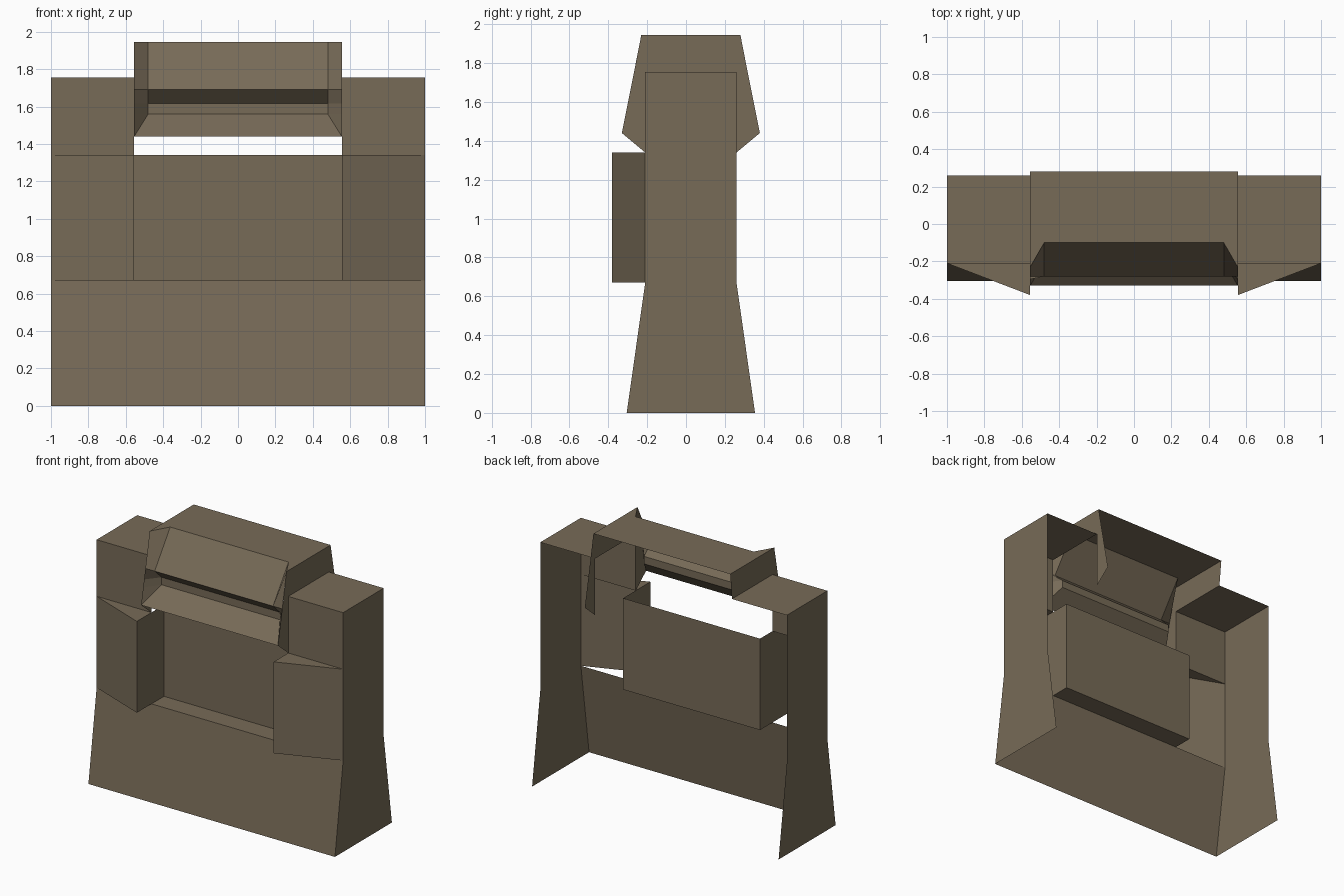
import bpy
from mathutils import Vector

if "Cube" in bpy.data.objects:
    bpy.data.objects.remove(bpy.data.objects["Cube"])

stone = bpy.data.materials.new("weathered brown")
stone.diffuse_color = (0.185, 0.146, 0.096, 1)
stone.use_nodes = True
stone.node_tree.nodes["Principled BSDF"].inputs["Base Color"].default_value = stone.diffuse_color

HALF, INNER, SLAT = 1.0, 0.555, 0.48      # half widths
FRONT, BACK = -0.21, 0.26                 # pillar depth
LOW, MID, TOP, CROWN = 0.67, 1.34, 1.755, 1.945


def sheet(name, faces):
    """Open shell from (points, outward direction) pairs."""
    verts, polys = [], []
    for pts, out in faces:
        vs = [Vector(p) for p in pts]
        n = Vector((0, 0, 0))
        for a, b in zip(vs, vs[1:] + vs[:1]):
            n += a.cross(b)
        if n.dot(Vector(out)) < 0:
            vs.reverse()
        polys.append(range(len(verts), len(verts) + len(vs)))
        verts += vs
    me = bpy.data.meshes.new(name)
    me.from_pydata([tuple(v) for v in verts], [], [list(p) for p in polys])
    me.materials.append(stone)
    ob = bpy.data.objects.new(name, me)
    bpy.context.collection.objects.link(ob)
    return ob


def at_x(x, profile):
    return [(x, y, z) for y, z in profile]


def strip(x0, x1, a, b):
    """Quad spanning x0..x1 between two (y, z) points."""
    return [(x0, *a), (x1, *a), (x1, *b), (x0, *b)]


# Sloping base front
sheet("base_front", [(strip(-HALF, HALF, (-0.305, 0), (FRONT, LOW)), (0, -1, 0))])

# Recessed centre panel with its ledge
REC = -0.065
sheet("centre_panel", [
    (strip(-INNER, INNER, (REC, LOW), (REC, MID)), (0, -1, 0)),
    (strip(-INNER, INNER, (FRONT, LOW), (REC, LOW)), (0, 0, 1))])

for s, side in ((-1, "left"), (1, "right")):
    # Flared outer wall
    sheet(side + "_wall", [(at_x(s * HALF, [
        (-0.305, 0), (0.355, 0), (BACK, LOW), (BACK, TOP), (FRONT, TOP), (FRONT, LOW)]), (s, 0, 0))])
    # Pillar head: front and top
    sheet(side + "_pillar", [
        (strip(s * INNER, s * HALF, (FRONT, MID), (FRONT, TOP)), (0, -1, 0)),
        (strip(s * INNER, s * HALF, (FRONT, TOP), (BACK, TOP)), (0, 0, 1))])
    # Angled cheek beside the recess: front, inner side, top
    a, b = (s * HALF, FRONT), (s * INNER, -0.38)
    sheet(side + "_cheek", [
        ([(*a, LOW), (*b, LOW), (*b, MID), (*a, MID)], (0, -1, 0)),
        ([(*b, LOW), (s * INNER, REC, LOW), (s * INNER, REC, MID), (*b, MID)], (-s, 0, 0)),
        ([(*a, MID), (*b, MID), (s * INNER, FRONT, MID)], (0, 0, 1))])
    # Hood side above the pillar, with the front fin
    back_y = 0.317 if s > 0 else BACK
    fins = [
        (at_x(s * INNER, [(-0.23, CROWN), (0.28, CROWN), (back_y, TOP), (-0.267, TOP)]), (s, 0, 0)),
        (at_x(s * INNER, [(-0.267, TOP), (FRONT, TOP), (FRONT, MID), (-0.33, 1.44)]), (s, 0, 0))]
    if s > 0:
        fins.append((at_x(INNER, [(BACK, TOP), (0.317, TOP), (0.38, 1.44), (BACK, MID)]), (1, 0, 0)))
    sheet(side + "_hood_side", fins)

# Hood top, notched at the front
sheet("hood_top", [([(-INNER, 0.28, CROWN), (INNER, 0.28, CROWN), (INNER, -0.23, CROWN),
                     (SLAT, -0.10, CROWN), (-SLAT, -0.10, CROWN), (-INNER, -0.23, CROWN)], (0, 0, 1))])

# Slanted slats across the hood front: (y, z) depth line and the outer rim line
inner = [(-0.10, CROWN), (-0.28, 1.69), (-0.20, 1.615), (-0.20, 1.56), (-0.33, 1.44)]
rim = [(-0.23, CROWN), (-0.28, 1.69), (-0.295, 1.615), (-0.306, 1.56), (-0.33, 1.44)]
widths = [SLAT, SLAT, SLAT, SLAT, INNER]
faces = []
for i in range(4):
    (p, q), (w, v) = inner[i:i + 2], widths[i:i + 2]
    faces.append(([(-w, *p), (w, *p), (v, *q), (-v, *q)], (0, -1, 0.1)))
    for s in (-1, 1):
        end = [(s * INNER, *rim[i]), (s * w, *p), (s * v, *q)]
        if i < 3:
            end.append((s * INNER, *rim[i + 1]))
        faces.append((end, (-s, -0.3, 0)))
sheet("hood_slats", faces)
